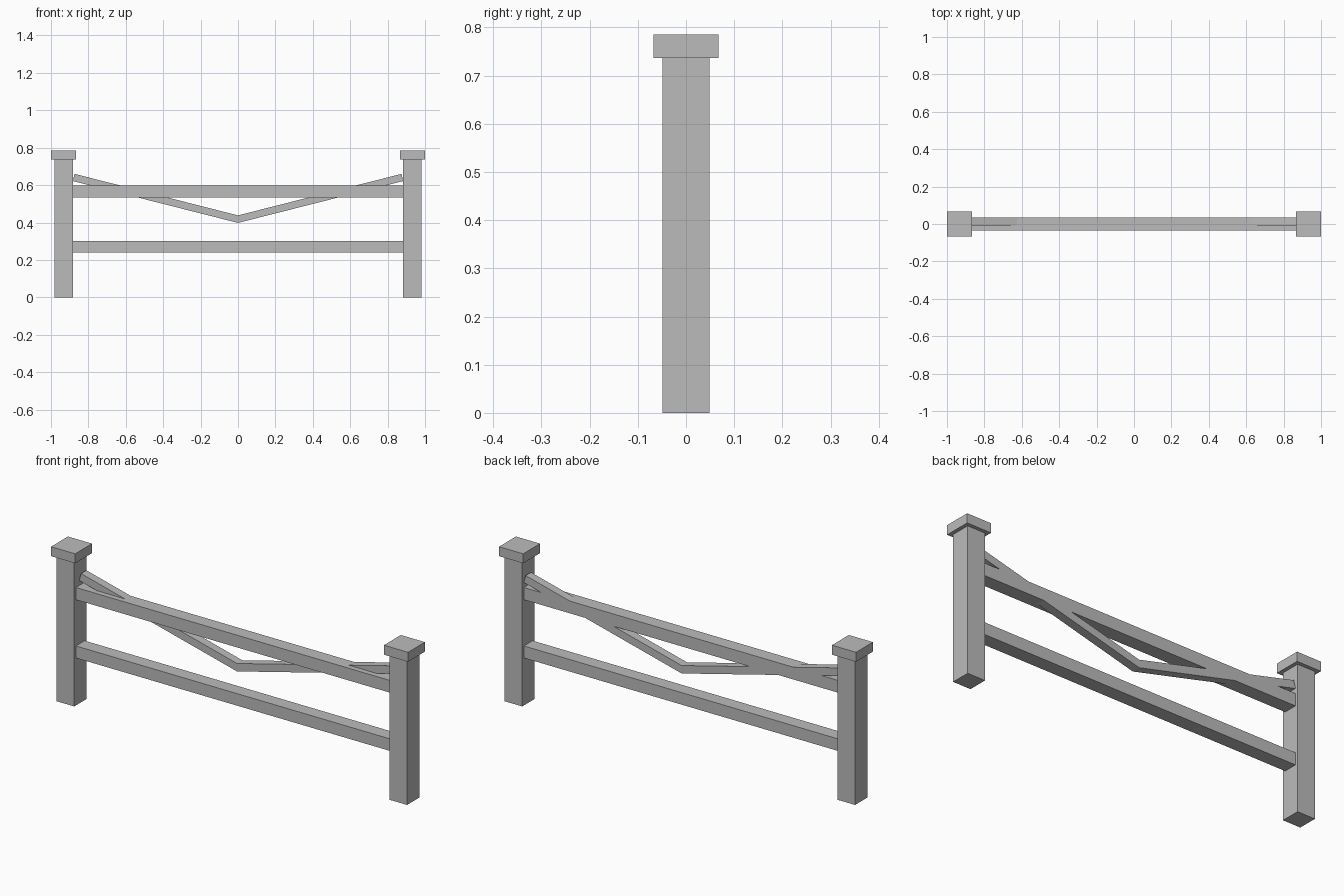
import bpy
import bmesh

cube = bpy.data.objects.get("Cube")
if cube:
    bpy.data.objects.remove(cube, do_unlink=True)

GREY = 0.5
mat = bpy.data.materials.new("plain grey")
mat.use_nodes = True
mat.diffuse_color = (GREY, GREY, GREY, 1)
mat.node_tree.nodes["Principled BSDF"].inputs["Base Color"].default_value = (GREY, GREY, GREY, 1)


def prism(name, outline, y0, y1):
    """Extrude an x-z outline from y0 to y1."""
    bm = bmesh.new()
    face = bm.faces.new([bm.verts.new((x, y0, z)) for x, z in outline])
    grown = bmesh.ops.extrude_face_region(bm, geom=[face])
    moved = [v for v in grown["geom"] if isinstance(v, bmesh.types.BMVert)]
    bmesh.ops.translate(bm, verts=moved, vec=(0, y1 - y0, 0))
    bmesh.ops.recalc_face_normals(bm, faces=bm.faces)
    mesh = bpy.data.meshes.new(name)
    bm.to_mesh(mesh)
    bm.free()
    mesh.materials.append(mat)
    obj = bpy.data.objects.new(name, mesh)
    bpy.context.collection.objects.link(obj)
    return obj


def box(name, x0, x1, depth, z0, z1):
    return prism(name, [(x0, z0), (x1, z0), (x1, z1), (x0, z1)], -depth / 2, depth / 2)


# Posts with square caps
POST, CAP, POST_X = 0.098, 0.135, 0.9325
for side, label in ((-1, "right"), (1, "left")):
    x = side * POST_X
    box(label + "_post", x - POST / 2, x + POST / 2, POST, 0, 0.737)
    box(label + "_post_cap", x - CAP / 2, x + CAP / 2, CAP, 0.737, 0.785)

# Horizontal rails between the posts
RAIL_END, RAIL_DEPTH = 0.884, 0.07
box("lower_rail", -RAIL_END, RAIL_END, RAIL_DEPTH, 0.24, 0.301)
box("upper_rail", -RAIL_END, RAIL_END, RAIL_DEPTH, 0.535, 0.597)

# V-shaped brace, flush with the back of the upper rail
half = [(0.884, 0.622), (0.874, 0.66)]
brace = [(0, 0.398)] + half + [(0, 0.438)] + [(-x, z) for x, z in reversed(half)]
prism("v_brace", brace, -0.008, RAIL_DEPTH / 2)
